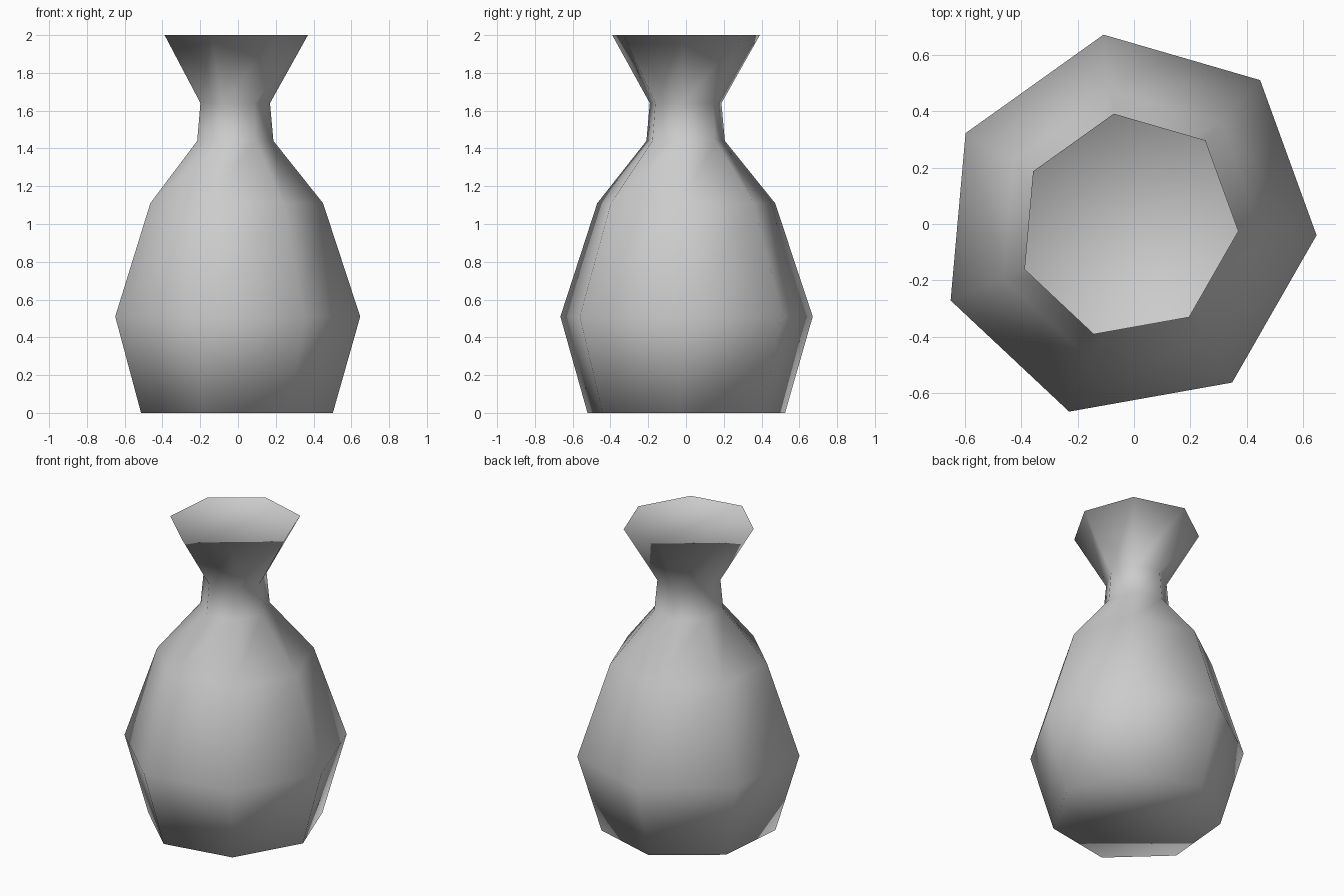
import bpy
import bmesh

cube = bpy.data.objects.get("Cube")
if cube:
    bpy.data.objects.remove(cube, do_unlink=True)

# Single clay colour
clay = bpy.data.materials.new("grey_clay")
clay.use_nodes = True
colour = (0.6, 0.6, 0.6, 1)
clay.diffuse_color = colour
clay.node_tree.nodes["Principled BSDF"].inputs["Base Color"].default_value = colour

# Slightly uneven seven-sided outline at the belly, around the vase axis
axis = (-0.02, -0.004)
outline = [(0.667, -0.036), (0.467, 0.514), (-0.088, 0.675), (-0.577, 0.326),
           (-0.63, -0.267), (-0.21, -0.661), (0.368, -0.558)]

# Profile as (height, scale of the outline): foot, belly, shoulder, neck, mouth
profile = [(0, 0.783), (0.51, 1), (1.11, 0.705), (1.44, 0.311),
           (1.64, 0.284), (2, 0.585)]

bm = bmesh.new()
rings = [[bm.verts.new((axis[0] + x * s, axis[1] + y * s, z)) for x, y in outline]
         for z, s in profile]

# Walls between neighbouring rings
sides = len(outline)
for low, high in zip(rings, rings[1:]):
    for i in range(sides):
        j = (i + 1) % sides
        bm.faces.new((low[i], low[j], high[j], high[i]))

# Base and mouth; the mouth faces inward so it shades as a hollow
bm.faces.new(rings[0][::-1])
bm.faces.new(rings[-1][::-1])

for face in bm.faces:
    face.smooth = True

mesh = bpy.data.meshes.new("vase")
bm.to_mesh(mesh)
bm.free()
mesh.materials.append(clay)
vase = bpy.data.objects.new("vase", mesh)
bpy.context.collection.objects.link(vase)
